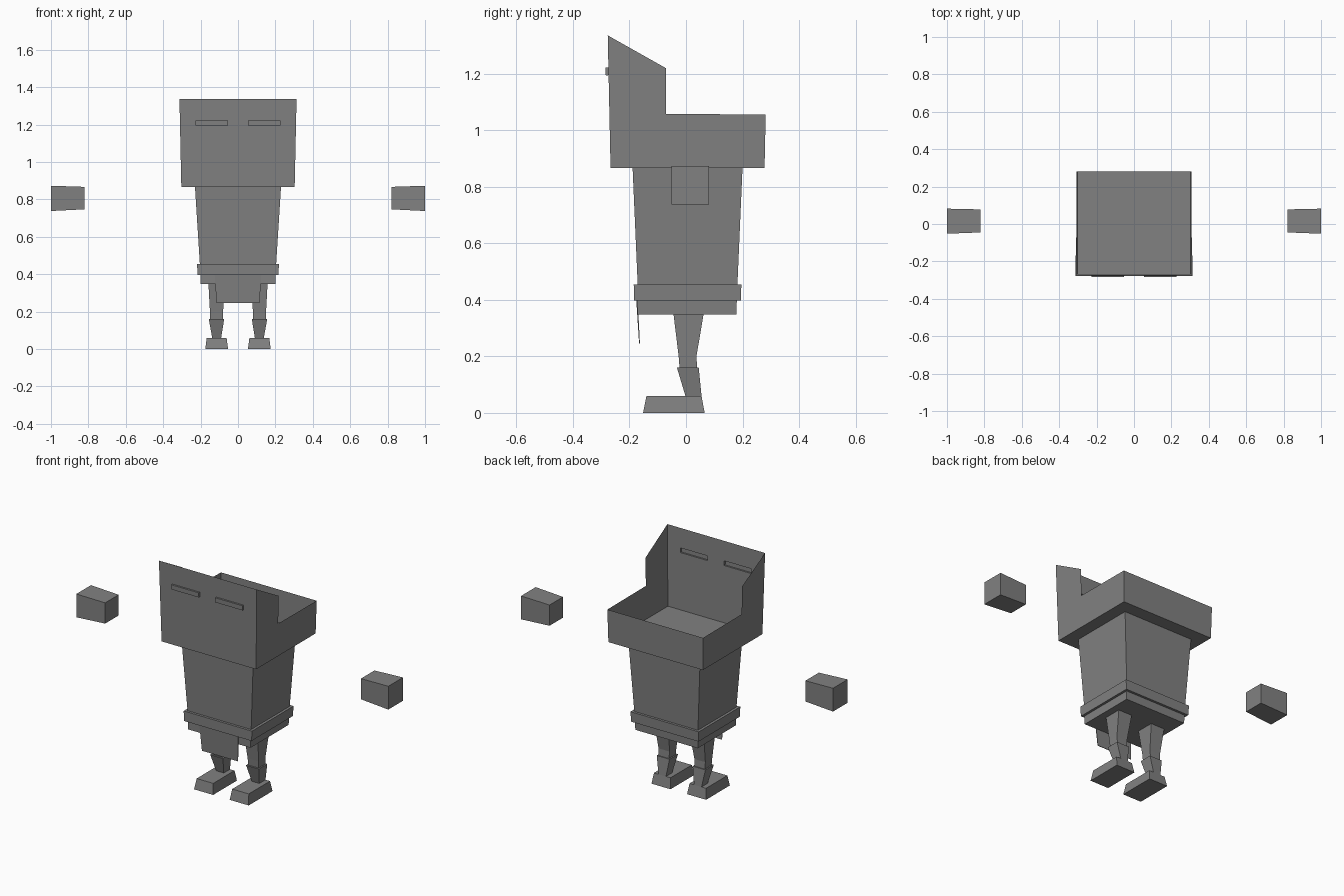
import bpy
import bmesh

cube = bpy.data.objects.get("Cube")
if cube:
    bpy.data.objects.remove(cube, do_unlink=True)

GREY = (0.22, 0.22, 0.22, 1.0)
grey = bpy.data.materials.new("stone grey")
grey.use_nodes = True
grey.diffuse_color = GREY
grey.node_tree.nodes["Principled BSDF"].inputs["Base Color"].default_value = GREY


def finish(name, bm, recalc=True):
    if recalc:
        bmesh.ops.recalc_face_normals(bm, faces=bm.faces)
    mesh = bpy.data.meshes.new(name)
    bm.to_mesh(mesh)
    bm.free()
    mesh.materials.append(grey)
    obj = bpy.data.objects.new(name, mesh)
    bpy.context.collection.objects.link(obj)
    return obj


def loft(name, rings, cap_top=True, side=1):
    """Stack of rectangles (z, x0, x1, y0, y1), mirrored in x when side is -1."""
    bm = bmesh.new()
    loops = []
    for z, x0, x1, y0, y1 in rings:
        corners = ((x0, y0), (x1, y0), (x1, y1), (x0, y1))
        loops.append([bm.verts.new((side * x, y, z)) for x, y in corners])
    for low, high in zip(loops, loops[1:]):
        for i in range(4):
            j = (i + 1) % 4
            bm.faces.new((low[i], low[j], high[j], high[i]))
    bm.faces.new(loops[0][::-1])
    if cap_top:
        bm.faces.new(loops[-1])
    return finish(name, bm)


# Body, belt and front flap
loft("body", [(0.348, -0.2, 0.2, -0.171, 0.178),
              (0.455, -0.204, 0.204, -0.171, 0.182),
              (0.867, -0.23, 0.23, -0.189, 0.2)], cap_top=False)
loft("belt", [(0.397, -0.216, 0.216, -0.184, 0.194),
              (0.455, -0.219, 0.219, -0.185, 0.196)])
loft("front_flap", [(0.245, -0.115, 0.115, -0.166, -0.163),
                    (0.4, -0.125, 0.125, -0.176, -0.171)])

# Legs, feet and floating hands
for side, label in ((1, "left"), (-1, "right")):
    loft(label + "_thigh", [(0.15, 0.082, 0.148, -0.022, 0.04),
                            (0.2, 0.08, 0.15, -0.026, 0.037),
                            (0.348, 0.068, 0.158, -0.044, 0.062)], side=side)
    loft(label + "_shin", [(0.06, 0.09, 0.138, -0.002, 0.055),
                           (0.16, 0.074, 0.156, -0.032, 0.045)], side=side)
    loft(label + "_foot", [(0, 0.053, 0.175, -0.152, 0.066),
                           (0.06, 0.061, 0.167, -0.14, 0.055)], side=side)
    hand = loft(label + "_hand", [(0.82, -0.867, -0.747, -0.045, 0.078),
                                  (1.0, -0.873, -0.738, -0.052, 0.082)])
    # Turn the tapered block so that it points sideways
    for v in hand.data.vertices:
        x, y, z = v.co
        v.co = (side * z, y, -x)
    if side == 1:
        hand.data.flip_normals()

# Head: open thin-walled hood with a tall front wall and raised eyes
BOTTOM, RIM, STEP, TOP = 0.867, 1.056, 1.22, 1.336


def front_point(x, z):
    t = (z - BOTTOM) / (TOP - BOTTOM)
    return (x * (0.303 + 0.01 * t), -0.267 - 0.01 * t, z)


bm = bmesh.new()
columns = [-1, -0.735, -0.17, 0.17, 0.735, 1]
rows = [BOTTOM, 1.195, 1.222, TOP]
grid = [[bm.verts.new(front_point(x, z)) for x in columns] for z in rows]
eyes = []
for r in range(3):
    for c in range(5):
        face = bm.faces.new((grid[r][c], grid[r][c + 1],
                             grid[r + 1][c + 1], grid[r + 1][c]))
        if r == 1 and c in (1, 3):
            eyes.append(face)

# Stepped side walls, then back wall and floor
back = []
for s, c in ((-1, 0), (1, 5)):
    low = bm.verts.new((s * 0.303, 0.278, BOTTOM))
    high = bm.verts.new((s * 0.307, 0.282, RIM))
    notch = bm.verts.new((s * 0.307, -0.071, RIM + 0.002))
    peak = bm.verts.new((s * 0.31, -0.071, STEP))
    wall = [row[c] for row in grid] + [peak, notch, high, low]
    bm.faces.new(wall if s == -1 else wall[::-1])
    back.append((low, high))
(l0, h0), (l1, h1) = back
bm.faces.new((l1, l0, h0, h1))
bm.faces.new([l0, l1] + grid[0][::-1])
bm.normal_update()
bmesh.ops.inset_individual(bm, faces=eyes, thickness=0, depth=0.01)
finish("head", bm, recalc=False)
